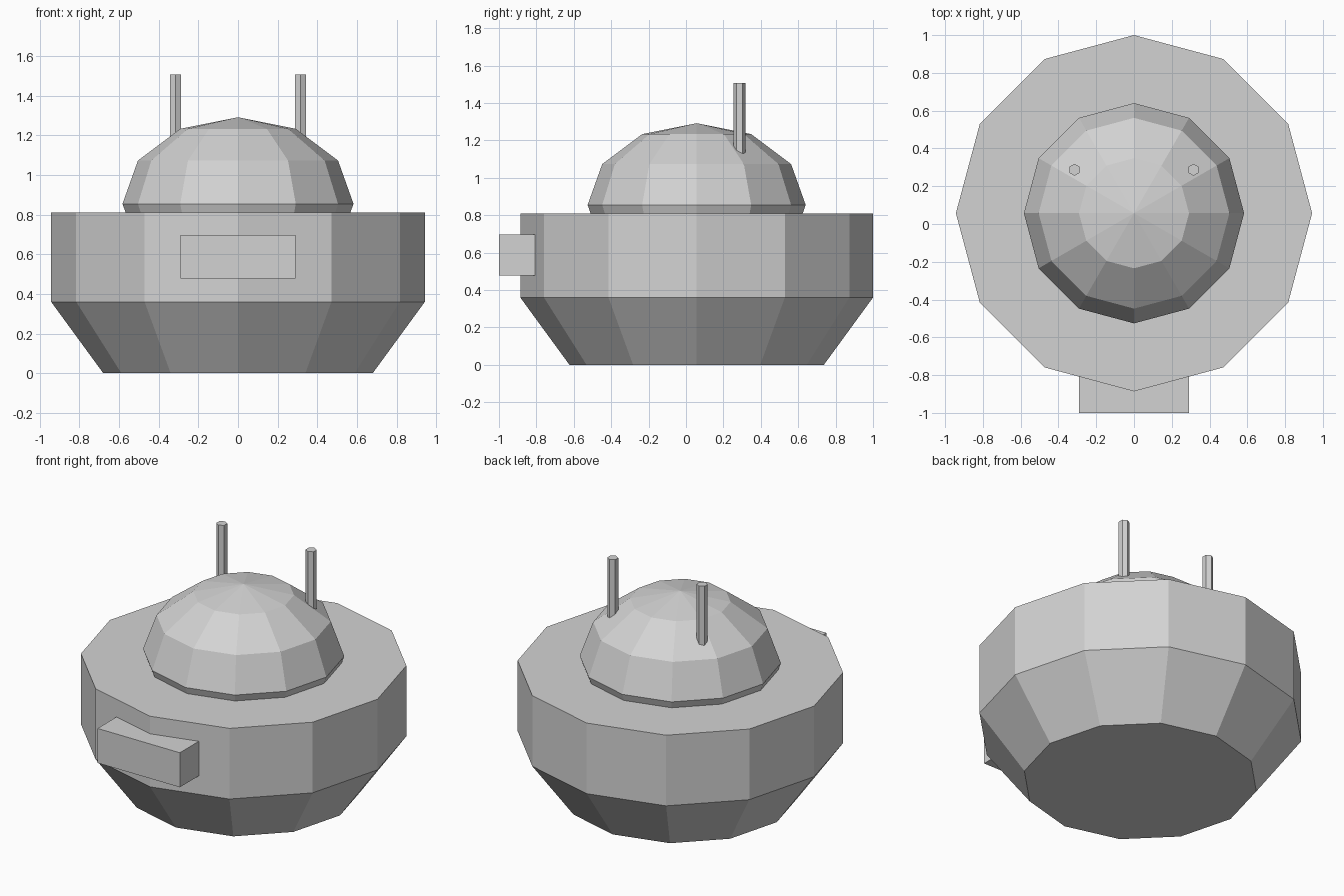
import bpy, bmesh, math

if "Cube" in bpy.data.objects:
    bpy.data.objects.remove(bpy.data.objects["Cube"])

grey = bpy.data.materials.new("light grey")
grey.diffuse_color = (0.65, 0.65, 0.65, 1)
grey.use_nodes = True
grey.node_tree.nodes["Principled BSDF"].inputs["Base Color"].default_value = grey.diffuse_color

CY = 0.057  # centre of the round parts in y


def finish(name, bm):
    bmesh.ops.recalc_face_normals(bm, faces=bm.faces)
    mesh = bpy.data.meshes.new(name)
    bm.to_mesh(mesh)
    bm.free()
    mesh.materials.append(grey)
    ob = bpy.data.objects.new(name, mesh)
    bpy.context.collection.objects.link(ob)
    return ob


def lathe(name, profile, sides, x, y):
    """Stack polygon rings from (radius, z) pairs; radius 0 gives a pole."""
    bm = bmesh.new()
    rings = []
    for r, z in profile:
        if r == 0:
            rings.append([bm.verts.new((x, y, z))] * sides)
            continue
        angles = [math.pi / 2 + 2 * math.pi * i / sides for i in range(sides)]
        rings.append([bm.verts.new((x + r * math.cos(a), y + r * math.sin(a), z))
                      for a in angles])
    for low, high in zip(rings, rings[1:]):
        for i in range(sides):
            j = (i + 1) % sides
            corners = [low[i], low[j], high[j], high[i]]
            bm.faces.new(list(dict.fromkeys(corners)))
    for (r, z), ring in ((profile[0], rings[0]), (profile[-1], rings[-1])):
        if r > 0:
            bm.faces.new(ring)
    return finish(name, bm)


# Body: tapered base below a straight twelve-sided drum
lathe("body", [(0.68, 0), (0.943, 0.36), (0.943, 0.81)], 12, 0, CY)

# Dome: flattened twelve-sided sphere sunk into the body
dome = []
for k in range(7):
    a = math.radians(-90 + 30 * k)
    r = 0 if k in (0, 6) else 0.583 * math.cos(a)
    dome.append((r, 0.855 + 0.437 * math.sin(a)))
lathe("dome", dome, 12, 0, CY)

# Antennas: hexagonal rods standing on the rear of the dome
for side, label in ((-1, "left"), (1, "right")):
    lathe(label + "_antenna", [(0.032, 1.08), (0.032, 1.507)], 6, side * 0.315, 0.287)

# Front block: box set into the front of the drum
bm = bmesh.new()
bmesh.ops.create_cube(bm, size=1)
for v in bm.verts:
    v.co = (v.co.x * 0.58, -0.87 + v.co.y * 0.26, 0.588 + v.co.z * 0.22)
finish("front_block", bm)
